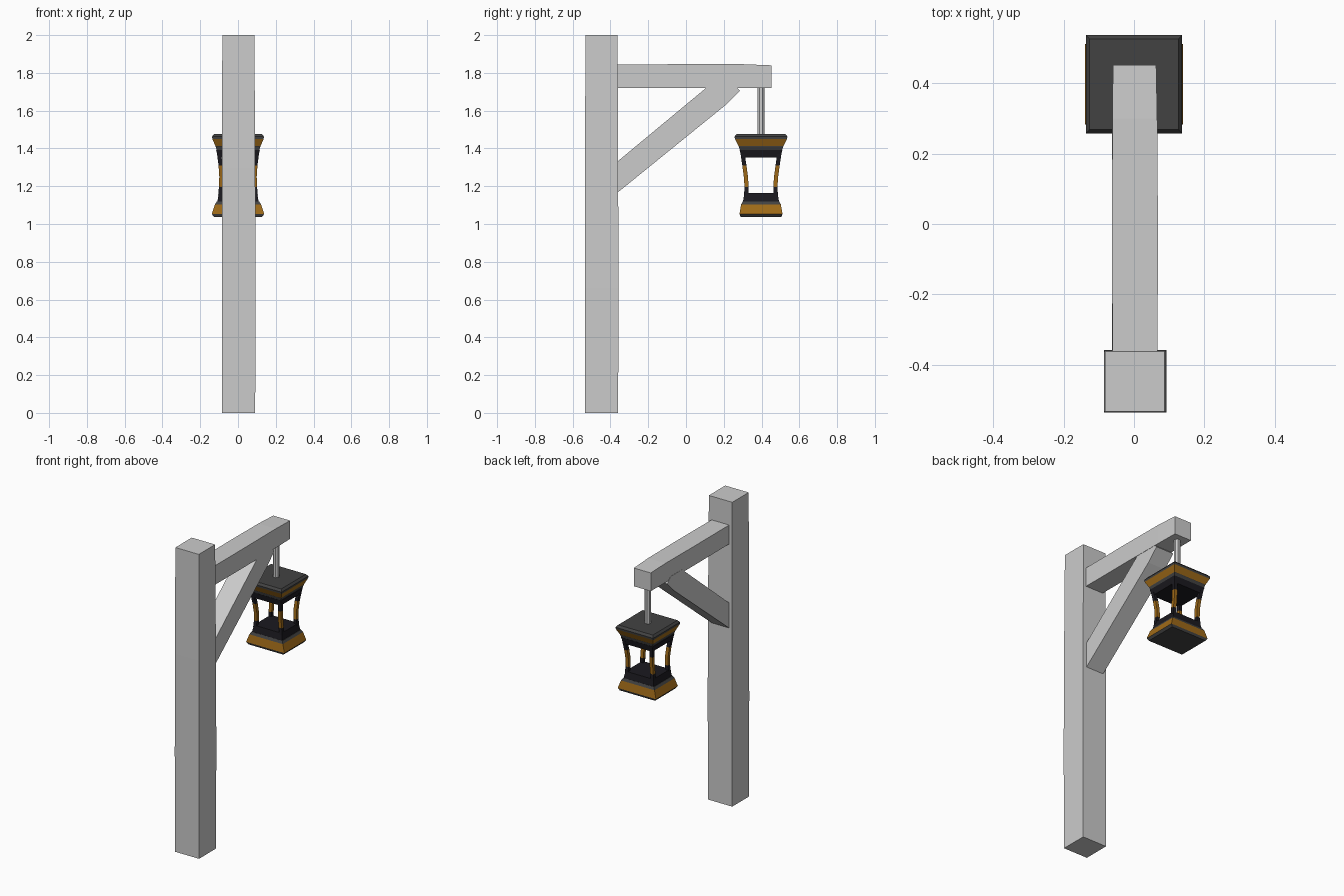
import bpy, bmesh, math
from mathutils import Vector

if "Cube" in bpy.data.objects:
    bpy.data.objects.remove(bpy.data.objects["Cube"])

LX, LY = 0.0, 0.397   # lantern axis


def material(name, rgb):
    m = bpy.data.materials.new(name)
    m.diffuse_color = (*rgb, 1)
    m.use_nodes = True
    m.node_tree.nodes["Principled BSDF"].inputs["Base Color"].default_value = m.diffuse_color
    return m


GOLD = material("aged_gold", (0.35, 0.145, 0.009))
IRON = material("iron", (0.055, 0.055, 0.055))
BLACK = material("black_iron", (0.011, 0.010, 0.014))


def loft(name, rings, mats=(), ring_mats=None):
    """Skin closed rings of equal length, cap both ends, one material per band."""
    bm = bmesh.new()
    rows = [[bm.verts.new(Vector(p)) for p in r] for r in rings]
    n = len(rows[0])
    for k, (a, b) in enumerate(zip(rows, rows[1:])):
        for i in range(n):
            j = (i + 1) % n
            f = bm.faces.new((a[i], a[j], b[j], b[i]))
            f.material_index = ring_mats[k] if ring_mats else 0
    first, last = bm.faces.new(rows[0][::-1]), bm.faces.new(rows[-1])
    if ring_mats:
        first.material_index, last.material_index = ring_mats[0], ring_mats[-1]
    bmesh.ops.recalc_face_normals(bm, faces=bm.faces)
    me = bpy.data.meshes.new(name)
    bm.to_mesh(me)
    bm.free()
    ob = bpy.data.objects.new(name, me)
    bpy.context.collection.objects.link(ob)
    for m in mats:
        me.materials.append(m)
    return ob


def square(cx, cy, z, hx, hy):
    return [(cx + sx * hx, cy + sy * hy, z)
            for sx, sy in ((-1, -1), (1, -1), (1, 1), (-1, 1))]


def stack(name, levels, mats, ring_mats):
    return loft(name, [square(LX, LY, z, hx, hy) for z, hx, hy in levels],
                mats, ring_mats)


# Upright post, slightly uneven like hewn timber
loft("post", [square(cx, -0.447, z, h, h) for z, cx, h in
              ((0, 0.003, 0.088), (0.66, 0.004, 0.089),
               (1.3, 0.003, 0.088), (2.0, 0.002, 0.085))])

# Horizontal arm
loft("arm", [[(x0, y, 1.72), (x1, y, 1.72), (x1, y, zt), (x0, y, zt)]
             for y, x0, x1, zt in ((-0.37, -0.061, 0.067, 1.845),
                                   (0.0, -0.063, 0.068, 1.846),
                                   (0.3, -0.061, 0.066, 1.846),
                                   (0.452, -0.060, 0.063, 1.840))])

# Diagonal brace
brace = [(-0.37, 1.16), (0.21, 1.63), (0.285, 1.705), (0.25, 1.74),
         (0.13, 1.74), (-0.37, 1.325)]
loft("brace", [[(x, y, z) for y, z in brace] for x in (-0.063, 0.065)])

# Hanging rod
rod = [(0.02 * math.cos(math.tau * i / 8 + math.pi / 8),
        0.02 * math.sin(math.tau * i / 8 + math.pi / 8)) for i in range(8)]
loft("hanging_rod", [[(LX + x, LY + y, z) for x, y in rod] for z in (1.46, 1.73)])

# Lantern cap: iron plate over a flared gold band
stack("lantern_cap",
      [(1.385, 0.110, 0.110), (1.41, 0.119, 0.117), (1.412, 0.119, 0.119),
       (1.45, 0.136, 0.138), (1.463, 0.137, 0.140), (1.477, 0.126, 0.128)],
      (IRON, GOLD), (0, 0, 1, 0, 0))

# Lantern base: gold skirt between iron plates
stack("lantern_base",
      [(1.038, 0.128, 0.108), (1.053, 0.139, 0.114), (1.104, 0.122, 0.105),
       (1.12, 0.112, 0.096)],
      (IRON, GOLD), (0, 1, 0))

# Black collars above and below the opening
stack("upper_collar", [(1.352, 0.105, 0.104), (1.392, 0.116, 0.113)], (BLACK,), (0,))
stack("lower_collar", [(1.115, 0.110, 0.096), (1.164, 0.101, 0.088)], (BLACK,), (0,))

# Four inward-bowed corner bars, gold in the middle
bar = ((1.15, 0.105, 0.090), (1.195, 0.101, 0.087), (1.25, 0.099, 0.091),
       (1.31, 0.103, 0.099), (1.37, 0.111, 0.108))
for sx, nx in ((-1, "left"), (1, "right")):
    for sy, ny in ((-1, "front"), (1, "back")):
        loft(f"{ny}_{nx}_bar",
             [square(LX + sx * (ox - 0.011), LY + sy * (oy - 0.011), z, 0.011, 0.011)
              for z, ox, oy in bar],
             (BLACK, GOLD), (0, 1, 1, 0))
